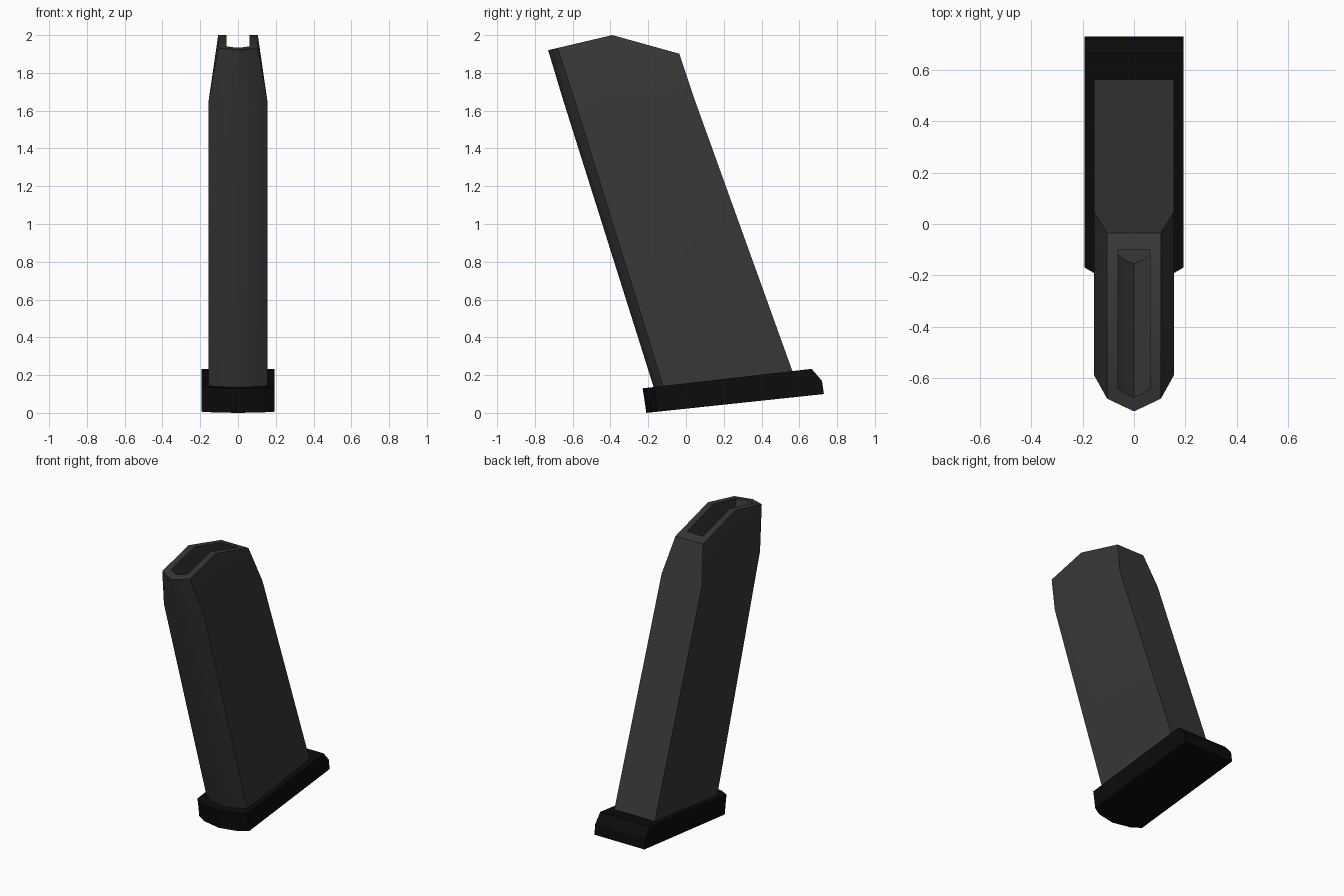
import bpy
import bmesh
import math

cube = bpy.data.objects.get("Cube")
if cube:
    bpy.data.objects.remove(cube, do_unlink=True)


def make_material(name, value):
    mat = bpy.data.materials.new(name)
    mat.use_nodes = True
    colour = (value, value, value, 1)
    mat.diffuse_color = colour
    bsdf = mat.node_tree.nodes["Principled BSDF"]
    bsdf.inputs["Base Color"].default_value = colour
    return mat


def full_ring(half, height):
    """Mirror a half outline (first point on the centre line) and lift it by height(y)."""
    outline = half + [(-x, y) for x, y in reversed(half[1:])]
    return [(x, y, height(y)) for x, y in outline]


def loft(name, rings, mat):
    """Skin a run of equal rings and cap both ends."""
    bm = bmesh.new()
    loops = [[bm.verts.new(p) for p in ring] for ring in rings]
    count = len(loops[0])
    for low, high in zip(loops, loops[1:]):
        for i in range(count):
            j = (i + 1) % count
            bm.faces.new((low[i], low[j], high[j], high[i]))
    bm.faces.new(loops[0])
    bm.faces.new(loops[-1])
    bmesh.ops.recalc_face_normals(bm, faces=bm.faces)
    mesh = bpy.data.meshes.new(name)
    bm.to_mesh(mesh)
    bm.free()
    mesh.materials.append(mat)
    obj = bpy.data.objects.new(name, mesh)
    bpy.context.collection.objects.link(obj)
    bpy.ops.object.select_all(action='DESELECT')
    obj.select_set(True)
    bpy.context.view_layer.objects.active = obj
    bpy.ops.object.shade_smooth_by_angle(angle=math.radians(30))
    return obj


body_grey = make_material("dark grey metal", 0.038)
base_black = make_material("black plastic", 0.0035)

# Slopes of the rim (peaked) and of the base plate
PEAK = -0.39


def rim(y):
    return 2 - (0.278 if y > PEAK else -0.235) * (y - PEAK)


def foot(y):
    return 0.117 + 0.1 * y


# Hollow body: foot, shoulder, tapered rim, then down the inside
bottom = [(0, -0.16), (0.09, -0.143), (0.155, -0.11), (0.155, 0.2), (0.155, 0.58)]
shoulder = [(0, -0.65), (0.09, -0.633), (0.155, -0.59), (0.155, -0.28), (0.155, 0.047)]
top = [(0, -0.73), (0.06, -0.702), (0.105, -0.68), (0.105, PEAK), (0.105, -0.035)]
mouth = [(0, -0.675), (0.035, -0.66), (0.062, -0.64), (0.062, PEAK), (0.062, -0.10)]

mouth_ring = full_ring(mouth, rim)
DEPTH = 1.65
well_ring = [(x, y + 0.315 * DEPTH, z - DEPTH) for x, y, z in mouth_ring]
loft("magazine_body", [
    full_ring(bottom, foot),
    full_ring(shoulder, lambda y: 1.655),
    full_ring(top, rim),
    mouth_ring,
    well_ring,
], body_grey)

# Base plate: pointed front, bevelled tail


def plate_outline(front, tail):
    return [(0, front), (0.13, front + 0.024), (0.192, front + 0.06), (0.192, tail)]


loft("base_plate", [
    full_ring(plate_outline(-0.21, 0.73), lambda y: 0.106 * (y + 0.21)),
    full_ring(plate_outline(-0.22, 0.72), lambda y: 0.07 + 0.106 * (y + 0.22)),
    full_ring(plate_outline(-0.23, 0.665), lambda y: 0.13 + 0.115 * (y + 0.23)),
], base_black)
